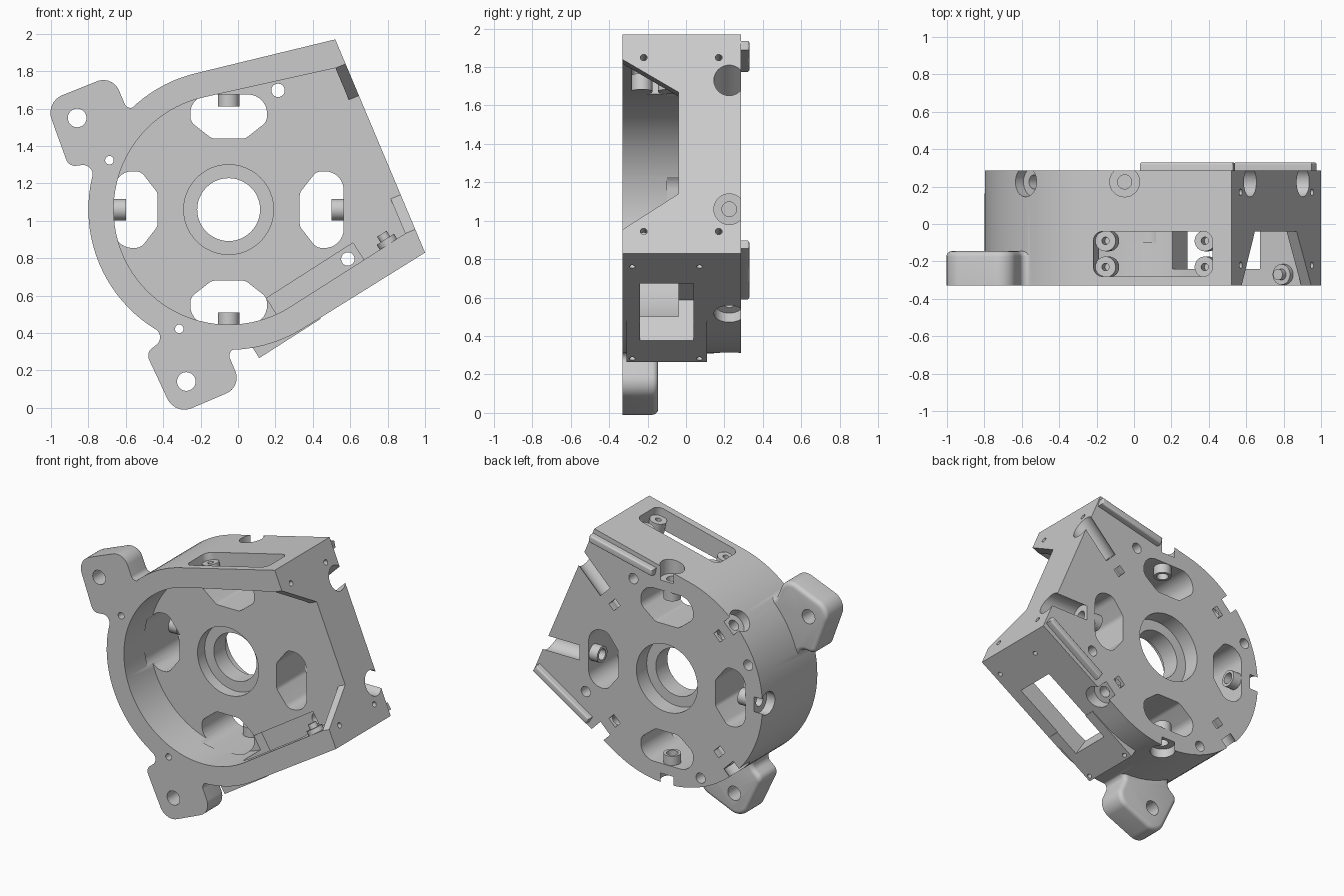
import bpy, bmesh
from math import sin, cos, tan, pi, radians
from mathutils import Vector

if "Cube" in bpy.data.objects:
    bpy.data.objects.remove(bpy.data.objects["Cube"])

CX, CZ = -0.05, 1.06            # bore axis
FRONT, FLOOR, BACK = -0.33, -0.04, 0.285
TOP, SIDE, BOTTOM = 102.9, 22.8, -57.4   # outward directions of the flat walls

metal = bpy.data.materials.new("grey metal")
metal.use_nodes = True
metal.diffuse_color = (0.6, 0.6, 0.6, 1)
metal.node_tree.nodes["Principled BSDF"].inputs["Base Color"].default_value = (0.6, 0.6, 0.6, 1)


def axial(x, z, h):
    """Profile in the front plane around the bore, extruded along y."""
    return CX + x, h, CZ + z


def radial(angle):
    """Profile (tangent, y), extruded outward from the bore."""
    s, c = sin(radians(angle)), cos(radians(angle))
    return lambda t, y, r: (CX + r * c + t * s, y, CZ + r * s - t * c)


def spoke(angle):
    """Profile (tangent, radius), extruded along y."""
    f = radial(angle)
    return lambda t, r, h: f(t, h, r)


def prism(name, pts, lo, hi, place, back_bevel=0):
    bm = bmesh.new()
    a = [bm.verts.new(place(p[0], p[1], lo)) for p in pts]
    b = [bm.verts.new(place(p[0], p[1], hi)) for p in pts]
    bm.faces.new(a)
    bm.faces.new(b[::-1])
    n = len(pts)
    for i in range(n):
        bm.faces.new((a[i], b[i], b[(i + 1) % n], a[(i + 1) % n]))
    bmesh.ops.recalc_face_normals(bm, faces=bm.faces)
    if back_bevel:
        rim = [e for e in bm.edges if all(v in b for v in e.verts)]
        bmesh.ops.bevel(bm, geom=rim, offset=back_bevel, segments=4, profile=0.5, affect='EDGES')
    mesh = bpy.data.meshes.new(name)
    bm.to_mesh(mesh)
    bm.free()
    mesh.materials.append(metal)
    obj = bpy.data.objects.new(name, mesh)
    bpy.context.collection.objects.link(obj)
    return obj


def disc(x, y, r, n=32):
    return [(x + r * cos(2 * pi * i / n), y + r * sin(2 * pi * i / n)) for i in range(n)]


def rect(x0, x1, y0, y1):
    return [(x0, y0), (x1, y0), (x1, y1), (x0, y1)]


def arc(r, a0, a1, n=56):
    steps = [radians(a0 + (a1 - a0) * i / n) for i in range(n + 1)]
    return [(r * cos(a), r * sin(a)) for a in steps]


def rounded(corners, steps=7):
    out = []
    for i, (x, y, r) in enumerate(corners):
        p = Vector((x, y))
        if r == 0:
            out.append(p)
            continue
        a = (Vector(corners[i - 1][:2]) - p).normalized()
        b = (Vector(corners[(i + 1) % len(corners)][:2]) - p).normalized()
        half = a.angle(b) / 2
        centre = p + (a + b).normalized() * r / sin(half)
        s, e = p + a * r / tan(half) - centre, p + b * r / tan(half) - centre
        out += [centre + s.lerp(e, k / steps).normalized() * r for k in range(steps + 1)]
    return out


def combine(target, tool, operation):
    mod = target.modifiers.new("combine", 'BOOLEAN')
    mod.operation, mod.solver, mod.object = operation, 'EXACT', tool
    bpy.context.view_layer.objects.active = target
    bpy.ops.object.modifier_apply(modifier=mod.name)
    bpy.data.objects.remove(tool)


def add(*args):
    combine(housing, prism("addition", *args), 'UNION')


def cut(*args):
    combine(housing, prism("cutter", *args), 'DIFFERENCE')


# Main body: round drum running into two flat walls and a slanted side
housing = prism("housing", arc(0.75, TOP, 360 + BOTTOM) + [(1.05, -0.23), (0.57, 0.91)],
                FRONT, BACK, axial)

# Mounting ears, mirrored about the housing's diagonal
ear = rounded([(-.45, .50, 0), (-.455, .585, 0), (-.54, .525, .035), (-.62, .72, .09),
               (-.98, .575, .1), (-.855, .23, .05), (-.72, .245, .05), (-.735, .12, 0), (-.65, .14, 0)])
k = sin(pi / 4)
for mirrored in (False, True):
    def spot(x, z):
        return (k * (x + z), k * (x - z)) if mirrored else (x, z)
    add([spot(*p) for p in ear], FRONT, -0.145, axial, 0.03)
    cut(disc(*spot(-0.81, 0.49), 0.05), -0.5, 0, axial)

# Foot of the lower wall
add(rect(-0.1, 0.29, -0.31, 0.11), 0.66, 0.757, radial(BOTTOM))

# Open front cavity and the tapered opening in the slanted wall
cut(arc(0.615, TOP, 360 + BOTTOM) + [(0.944, -0.128), (0.571, 0.757)], -0.5, FLOOR, axial)
cut([(-.476, FRONT), (-.47, -0.5), (.48, -0.5), (.484, FRONT), (.283, FLOOR), (-.292, FLOOR)],
    0.78, 1.0, radial(SIDE))

# Four floor slots, each with a screw boss at its outer edge
slot = rounded([(-.205, .615, .1), (.205, .615, .1), (.205, .47, .06),
                (.09, .38, .05), (-.09, .38, .05), (-.205, .47, .06)])
for angle in range(0, 360, 90):
    cut(slot, -0.1, 0.4, spoke(angle))
    add(disc(0, 0.225, 0.057), 0.55, 0.65, radial(angle))

# Stepped bearing bore
cut(disc(0, 0, 0.168, 48), -0.2, 0.4, axial)
cut(disc(0, 0, 0.24, 48), -0.2, 0.04, axial)
cut(disc(0, 0, 0.24, 48), 0.17, 0.4, axial)

# Eight radial screw holes with counterbores, square nut pockets on the diagonals
for angle in range(0, 360, 45):
    cut(disc(0, 0.225, 0.08), 0.685, 1.3, radial(angle))
    cut(disc(0, 0.225, 0.038, 20), 0.5, 0.75, radial(angle))
    if angle % 90:
        cut(rect(-0.035, 0.035, 0.555, 0.61), 0.17, 0.4, spoke(angle))

# Through holes between the slots
for angle in (67.5, 157.5, 247.5, 337.5):
    cut(disc(0, 0.69, 0.023, 20), -0.5, 0.4, spoke(angle))
    cut(disc(0, 0.69, 0.036, 24), -0.1, 0.4, spoke(angle))

# Windows in the top and lower walls
window = [(x, y, 0.05) for x, y in rect(0.0, 0.655, -0.28, -0.04)]
cut(rounded(window), 0.55, 0.9, radial(TOP))
cut(rect(-0.464, 0.085, -0.24, 0.04), 0.508, 0.9, radial(BOTTOM))

# Small screw holes in the slanted wall and the lower wall
for t in (-0.487, 0.495):
    for y in (-0.22, 0.17):
        cut(disc(t, y, 0.018, 16), 0.8, 1.0, radial(SIDE))
for t in (-0.63, 0.26):
    for y in (-0.28, 0.07):
        cut(disc(t, y, 0.015, 16), 0.68, 0.9, radial(BOTTOM))


def tube(name, t, y, outer, inner, lo, hi, angle):
    obj = prism(name, disc(t, y, outer), lo, hi, radial(angle))
    combine(obj, prism("cutter", disc(t, y, inner, 20), lo + 0.01, hi + 0.1, radial(angle)), 'DIFFERENCE')
    return obj


parts = [housing]
# Screw bosses in the corners of the top window
for t in (0.055, 0.6):
    for y in (-0.09, -0.23):
        parts.append(tube("window_boss", t, y, 0.056, 0.02, 0.615, 0.70, TOP))

# Screw boss on the lower wall, pointing into the cavity
boss = prism("cavity_boss", disc(-0.62, -0.27, 0.055), 0.585, 0.64, radial(BOTTOM))
stem = prism("cavity_boss_tip", disc(-0.62, -0.27, 0.03), 0.55, 0.6, radial(BOTTOM))
parts += [boss, stem]

# Raised rails on the back face
parts.append(prism("top_rail", rect(0.25, 0.76, 0.675, 0.725), 0.27, 0.33, spoke(TOP), 0.012))
parts.append(prism("lower_rail", rect(-0.755, -0.26, 0.675, 0.725), 0.27, 0.33, spoke(BOTTOM), 0.012))

# Smooth round walls, crisp edges
bpy.ops.object.select_all(action='DESELECT')
for obj in parts:
    obj.select_set(True)
bpy.context.view_layer.objects.active = housing
bpy.ops.object.shade_smooth_by_angle(angle=radians(28))
